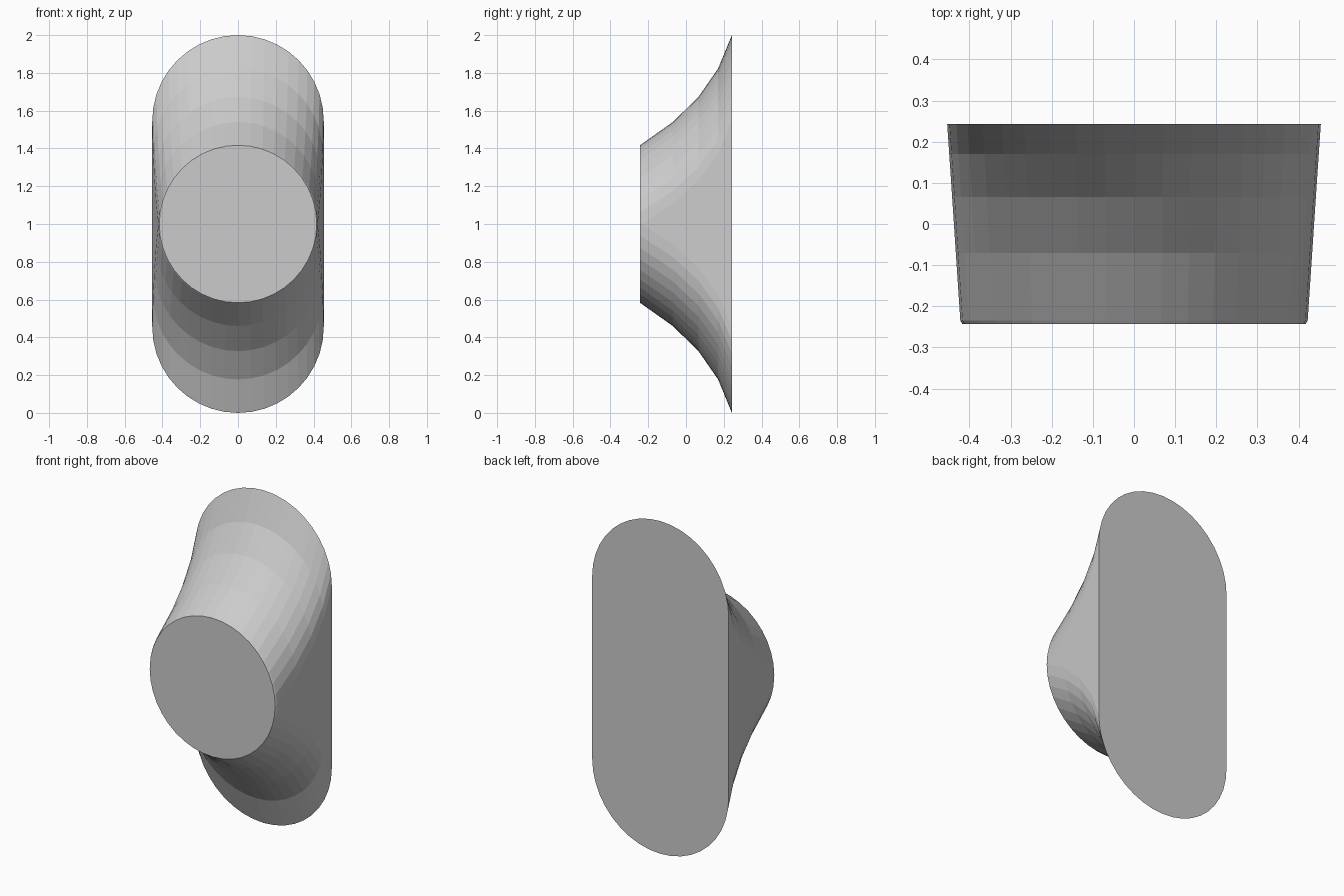
import bpy, bmesh, math

if "Cube" in bpy.data.objects:
    bpy.data.objects.remove(bpy.data.objects["Cube"])

STEPS = 20  # segments per half-circle
# Cross-sections: depth y, half width, half height
SECTIONS = [(-0.243, 0.417, 0.417), (-0.235, 0.422, 0.423), (-0.07, 0.433, 0.54),
            (0.066, 0.442, 0.673), (0.17, 0.449, 0.823), (0.243, 0.454, 1.0)]


def stadium(bm, y, w, h):
    """Upright rounded slot outline centred on z = 1."""
    ring = []
    for side in (0, 1):
        centre = 1 + (h - w) * (1 - 2 * side)
        for i in range(STEPS + 1):
            a = math.pi * (side + i / STEPS)
            ring.append(bm.verts.new((w * math.cos(a), y, centre + w * math.sin(a))))
    return ring


# Flared body: round front blending into a tall slot at the back
bm = bmesh.new()
rings = [stadium(bm, *s) for s in SECTIONS]
for a, b in zip(rings, rings[1:]):
    for i in range(len(a)):
        j = (i + 1) % len(a)
        bm.faces.new((a[i], a[j], b[j], b[i]))

# Flat front and back caps
bm.faces.new(rings[0])
bm.faces.new(rings[-1])
bmesh.ops.remove_doubles(bm, verts=bm.verts, dist=0.0005)
bmesh.ops.recalc_face_normals(bm, faces=bm.faces)

mesh = bpy.data.meshes.new("flared_body")
bm.to_mesh(mesh)
bm.free()
body = bpy.data.objects.new("flared_body", mesh)
bpy.context.collection.objects.link(body)
